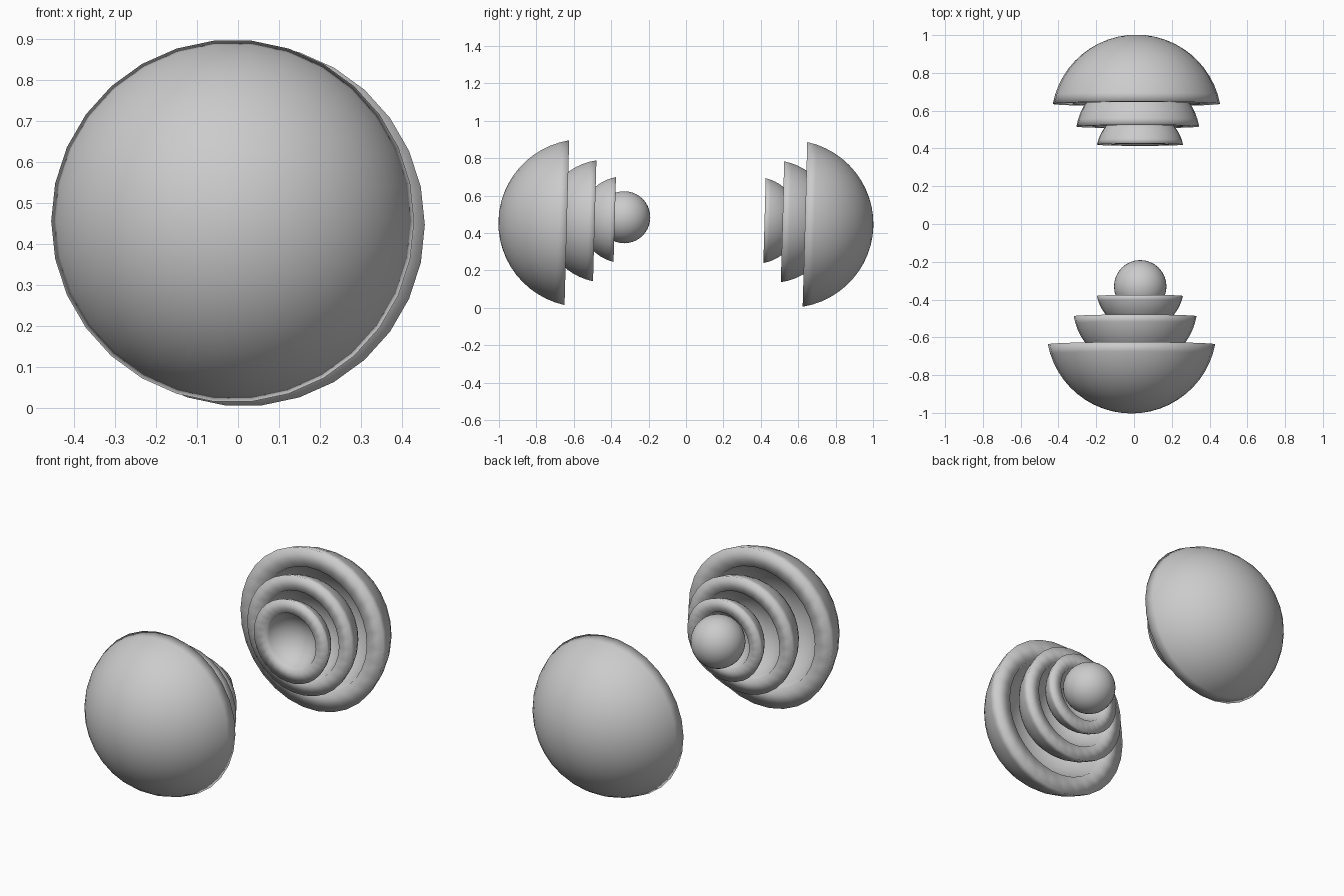
import bpy, bmesh, math
from mathutils import Matrix

if "Cube" in bpy.data.objects:
    bpy.data.objects.remove(bpy.data.objects["Cube"])

SEGMENTS = 30
TILT = -0.028  # slight lean of the cut planes


def finish(bm, name, matrix):
    bm.transform(matrix)
    bmesh.ops.recalc_face_normals(bm, faces=bm.faces)
    mesh = bpy.data.meshes.new(name)
    bm.to_mesh(mesh)
    bm.free()
    mesh.shade_smooth()
    ob = bpy.data.objects.new(name, mesh)
    bpy.context.collection.objects.link(ob)
    return ob


def bowl(name, rim_r, hole_r, d, rim_centre, side):
    """Thick spherical bowl; side -1 bulges to the front, +1 to the back.
    d is the distance from the sphere centre to the cut plane."""
    R = math.hypot(rim_r, d)
    Ri = math.hypot(hole_r, d)

    def arc(rad, n):
        end = math.acos(d / rad)
        return [(rad * math.sin(end * i / n), rad * math.cos(end * i / n) - d)
                for i in range(n + 1)]

    profile = arc(R, 12) + arc(Ri, 10)[::-1]
    bm = bmesh.new()
    verts = [bm.verts.new((r, 0, h)) for r, h in profile]
    edges = [bm.edges.new(pair) for pair in zip(verts, verts[1:])]
    bmesh.ops.spin(bm, geom=verts + edges, cent=(0, 0, 0), axis=(0, 0, 1),
                   angle=math.tau, steps=SEGMENTS)
    bmesh.ops.remove_doubles(bm, verts=bm.verts, dist=1e-5)
    turn = Matrix.Rotation(TILT - side * math.pi / 2, 4, 'X')
    return finish(bm, name, Matrix.Translation(rim_centre) @ turn)


# nested layers: rim radius, hole radius, cut offset, front and back rim centres
layers = {
    "outer_shell": (0.443, 0.338, 0.085, (-0.013, -0.637, 0.455), (0.013, 0.636, 0.446)),
    "middle_shell": (0.325, 0.243, 0.056, (0.006, -0.488, 0.465), (0.020, 0.516, 0.460)),
    "inner_shell": (0.228, 0.155, 0.048, (0.031, -0.381, 0.472), (0.032, 0.420, 0.466)),
}
for name, (rim, hole, d, front, back) in layers.items():
    bowl("front_" + name, rim, hole, d, front, -1)
    bowl("back_" + name, rim, hole, d, back, 1)

# solid core ball
bm = bmesh.new()
bmesh.ops.create_uvsphere(bm, u_segments=32, v_segments=20, radius=0.139)
finish(bm, "core_ball", Matrix.Translation((0.033, -0.330, 0.484)))
